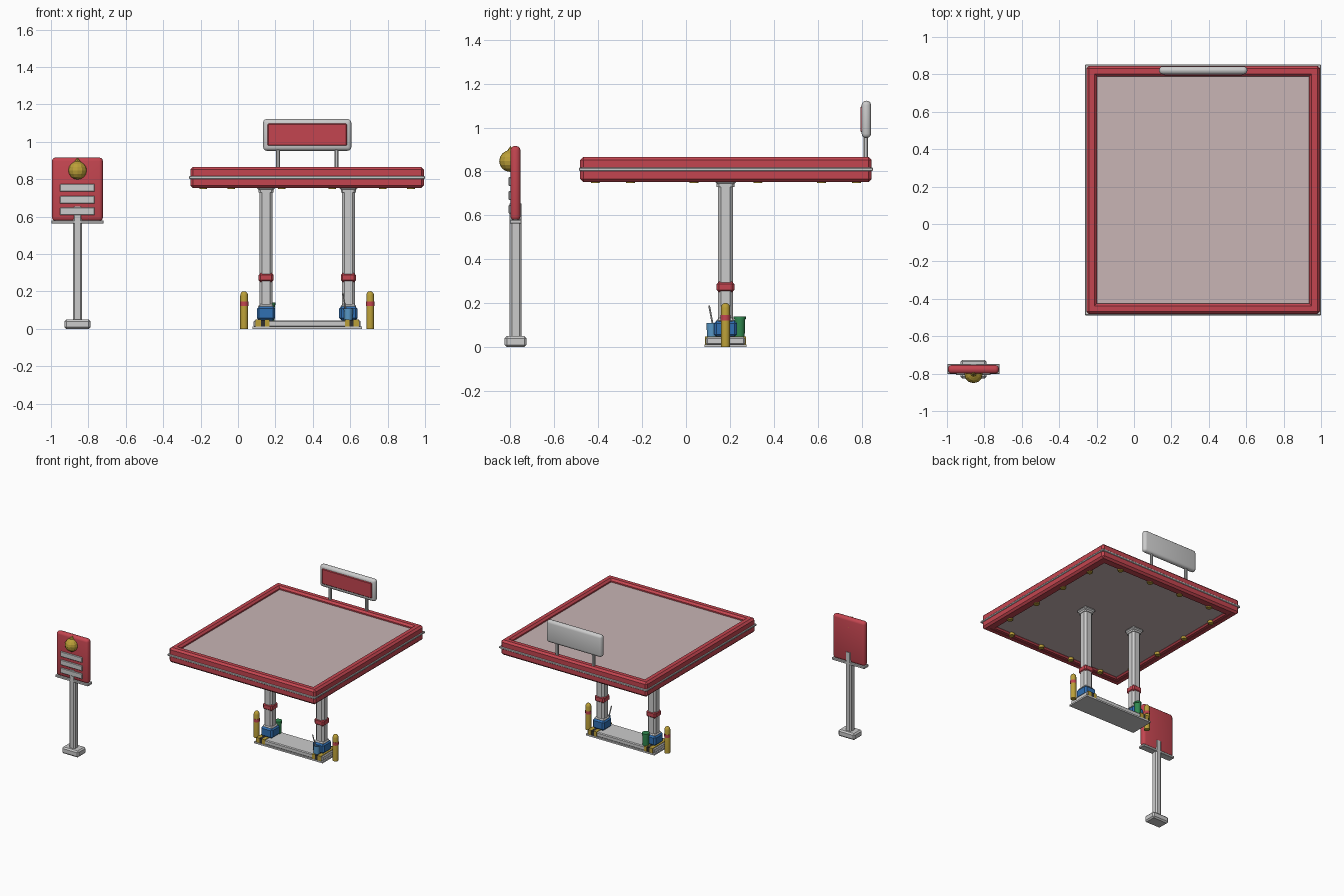
import bpy, bmesh
from math import pi
from mathutils import Vector

if "Cube" in bpy.data.objects:
    bpy.data.objects.remove(bpy.data.objects["Cube"])


def mat(name, rgb):
    m = bpy.data.materials.new(name)
    m.diffuse_color = (*rgb, 1)
    m.use_nodes = True
    m.node_tree.nodes["Principled BSDF"].inputs["Base Color"].default_value = m.diffuse_color
    return m


RED = mat("red", (0.55, 0.06, 0.08))
YELLOW = mat("yellow", (0.5, 0.35, 0.04))
BLUE = mat("blue", (0.03, 0.16, 0.45))
LIGHT_BLUE = mat("light_blue", (0.1, 0.32, 0.58))
GREEN = mat("green", (0.03, 0.25, 0.08))
BLACK = mat("black", (0.03, 0.03, 0.03))
DECK = mat("deck", (0.58, 0.46, 0.46))


def finish(name, bm, m=None, smooth=False):
    bmesh.ops.recalc_face_normals(bm, faces=bm.faces)
    me = bpy.data.meshes.new(name)
    bm.to_mesh(me)
    bm.free()
    ob = bpy.data.objects.new(name, me)
    bpy.context.collection.objects.link(ob)
    if m:
        me.materials.append(m)
    if smooth:
        bpy.context.view_layer.objects.active = ob
        ob.select_set(True)
        bpy.ops.object.shade_smooth_by_angle(angle=0.6)
        ob.select_set(False)
    return ob


def box(name, x, y, z, m=None, bevel=0.0, axis=None, seg=1):
    """Box from (min, max) pairs; axis limits the bevel to edges along it."""
    bm = bmesh.new()
    bmesh.ops.create_cube(bm, size=1)
    for v in bm.verts:
        v.co = [r[0] if c < 0 else r[1] for c, r in zip(v.co, (x, y, z))]
    if bevel:
        edges = [e for e in bm.edges if axis is None or
                 abs((e.verts[0].co - e.verts[1].co).normalized()[axis]) > 0.9]
        bmesh.ops.bevel(bm, geom=edges, offset=bevel, segments=seg,
                        profile=0.5, affect='EDGES')
    return finish(name, bm, m, seg > 1)


def block(name, cx, cy, w, d, z, m=None, bevel=0.0, axis=None):
    return box(name, (cx - w / 2, cx + w / 2), (cy - d / 2, cy + d / 2), z, m, bevel, axis)


def lathe(name, cx, cy, profile, m=None, n=12):
    """Closed solid turned from (radius, z) points."""
    bm = bmesh.new()
    vs = [bm.verts.new((r, 0, z)) for r, z in profile]
    es = [bm.edges.new(p) for p in zip(vs, vs[1:])]
    bmesh.ops.spin(bm, geom=vs + es, cent=(0, 0, 0), axis=(0, 0, 1),
                   angle=2 * pi, steps=n, use_merge=True)
    bmesh.ops.remove_doubles(bm, verts=bm.verts, dist=1e-5)
    bmesh.ops.translate(bm, verts=bm.verts, vec=(cx, cy, 0))
    return finish(name, bm, m, True)


X0, X1, Y0, Y1 = -0.261, 1.0, -0.488, 0.852


def beams(name, inset, width, z, m=None, bevel=0.0):
    """Four bevelled beams around the canopy outline, overlapping at corners."""
    a, b, c, d = X0 + inset, X1 - inset, Y0 + inset, Y1 - inset
    for side, x, y in (("left", (a, a + width), (c, d)), ("right", (b - width, b), (c, d)),
                       ("front", (a, b), (c, c + width)), ("back", (a, b), (d - width, d))):
        box(f"{name}_{side}", x, y, z, m, bevel)


# Canopy: red fascia beams, grey trim band, deck panel
beams("canopy_fascia", 0.006, 0.058, (0.752, 0.866), RED, 0.014)
beams("canopy_soffit_edge", 0.02, 0.062, (0.754, 0.79), RED, 0.01)
beams("canopy_trim", 0, 0.02, (0.802, 0.817), None, 0.003)
box("canopy_deck", (X0 + 0.04, X1 - 0.04), (Y0 + 0.04, Y1 - 0.04), (0.766, 0.842), DECK)

# Ceiling lights, four along each side
for t in (-1.5, -0.5, 0.5, 1.5):
    lx, ly = (X0 + X1) / 2 + 0.27 * t, (Y0 + Y1) / 2 + 0.29 * t
    for px, py in ((lx, Y0 + 0.075), (lx, Y1 - 0.075), (X0 + 0.075, ly), (X1 - 0.075, ly)):
        lathe("ceiling_light", px, py, [(0, 0.748), (0.02, 0.748), (0.023, 0.77), (0, 0.77)], YELLOW)

# Pump island
CX, CY = 0.37, 0.18
block("island_plate", CX, CY, 0.585, 0.19, (0, 0.012))
block("island_curb", CX, CY, 0.572, 0.176, (0.01, 0.045), None, 0.006)

for s, px in ((-1, 0.15), (1, 0.59)):
    # Hazard striping on island ends
    ex = CX + s * 0.262
    block("island_end_stripe", ex, CY, 0.028, 0.186, (0.012, 0.049), YELLOW)
    block("island_black_stripe", ex - s * 0.025, CY, 0.024, 0.184, (0.012, 0.048), BLACK)
    block("island_inner_stripe", ex - s * 0.048, CY, 0.024, 0.186, (0.012, 0.049), YELLOW)
    # Posts
    block("post", px, CY, 0.07, 0.07, (0.045, 0.75), None, 0.014, 2)
    block("post_cap", px, CY, 0.098, 0.098, (0.742, 0.769), None, 0.011)
    block("post_cap_neck", px, CY, 0.08, 0.08, (0.73, 0.745), None, 0.01, 2)
    block("post_band", px, CY, 0.08, 0.08, (0.25, 0.298), RED, 0.01)
    block("post_collar", px, CY, 0.084, 0.084, (0.11, 0.132), None, 0.01)
    block("post_foot", px, CY, 0.098, 0.104, (0.045, 0.12), BLUE, 0.012)
    # Bollards
    bx = CX + s * 0.337
    lathe("bollard", bx, CY, [(0, 0), (0.021, 0), (0.021, 0.178), (0.018, 0.191),
                              (0.01, 0.199), (0, 0.201)], YELLOW)
    lathe("bollard_band", bx, CY, [(0.019, 0.122), (0.0225, 0.122), (0.0225, 0.145),
                                   (0.019, 0.145)], RED)

# Waste bin, wash bucket and squeegee
lathe("waste_bin", 0.172, 0.245, [(0, 0.045), (0.022, 0.045), (0.025, 0.128), (0.028, 0.128),
                                  (0.028, 0.14), (0, 0.14)], GREEN)
lathe("wash_bucket", 0.59, 0.118, [(0, 0.045), (0.022, 0.045), (0.025, 0.11), (0.021, 0.11),
                                   (0.02, 0.09), (0, 0.09)], LIGHT_BLUE)
stick = lathe("squeegee_handle", 0, 0, [(0, -0.06), (0.004, -0.06), (0.004, 0.06), (0, 0.06)], None, 6)
a, b = Vector((0.58, 0.128, 0.07)), Vector((0.562, 0.105, 0.19))
stick.location = (a + b) / 2
stick.rotation_euler = (b - a).to_track_quat('Z', 'Y').to_euler()

# Roof sign
box("roof_sign_frame", (0.134, 0.606), (0.8, 0.843), (0.952, 1.122), None, 0.02, None, 3)
box("roof_sign_face", (0.158, 0.584), (0.795, 0.82), (0.978, 1.098), RED, 0.006)
for lx in (0.214, 0.526):
    block("roof_sign_leg", lx, 0.819, 0.02, 0.02, (0.85, 0.97), None, 0.004, 2)

# Price sign by the road
SX, SY = -0.858, -0.776
block("price_sign_base", SX, SY, 0.14, 0.1, (0, 0.05), None, 0.01)
block("price_sign_pole", SX, SY, 0.05, 0.054, (0.045, 0.655), None, 0.01, 2)
block("price_sign_shelf", SX, SY, 0.28, 0.054, (0.562, 0.58), None, 0.003)
box("price_sign_board", (-0.995, -0.722), (-0.8, -0.754), (0.576, 0.916), RED, 0.02, None, 3)
for z in (0.628, 0.69, 0.754):
    box("price_bar", (-0.952, -0.766), (-0.808, -0.78), (z - 0.02, z + 0.02), None, 0.003)

# Drop-shaped emblem
bm = bmesh.new()
bmesh.ops.create_uvsphere(bm, u_segments=12, v_segments=8, radius=0.049)
bmesh.ops.translate(bm, verts=bm.verts, vec=(SX, -0.802, 0.847))
finish("drop_ball", bm, YELLOW)
lathe("drop_tip", SX, -0.799, [(0, 0.872), (0.033, 0.872), (0, 0.916)], YELLOW, 8)
